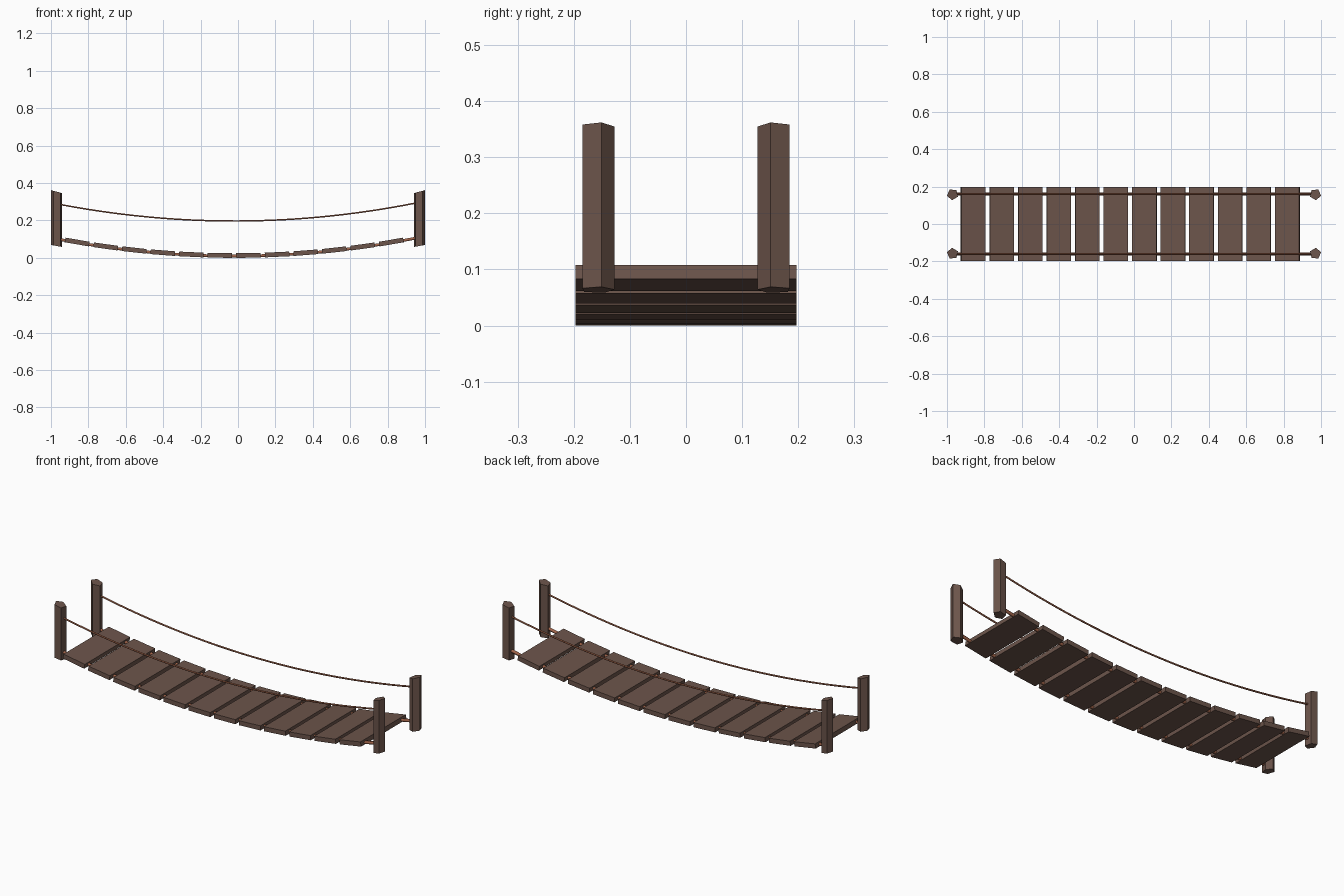
import bpy, bmesh, math

if "Cube" in bpy.data.objects:
    bpy.data.objects.remove(bpy.data.objects["Cube"])

SAG, MID = 0.102, -0.02          # shared parabola of deck and ropes


def sag(x, base):
    return base + SAG * (x - MID) ** 2


def material(name, rgb):
    m = bpy.data.materials.new(name)
    m.diffuse_color = (*rgb, 1)
    m.use_nodes = True
    m.node_tree.nodes["Principled BSDF"].inputs["Base Color"].default_value = m.diffuse_color
    return m


wood = material("wood", (0.15, 0.09, 0.07))
rope_mat = material("rope", (0.36, 0.13, 0.07))


# Deck planks, each tilted along the sag
def plank(i):
    x = -0.86 + i * 0.1527
    bpy.ops.mesh.primitive_cube_add(size=1, location=(x, 0, sag(x, 0.0127)))
    ob = bpy.context.object
    ob.name = f"plank_{i + 1}"
    ob.scale = (0.131, 0.394, 0.025)
    ob.rotation_euler.y = -math.atan(2 * SAG * (x - MID))
    ob.data.materials.append(wood)


for i in range(12):
    plank(i)


# Ropes: low-poly tubes following the sag
def rope(name, y, base, radius):
    cu = bpy.data.curves.new(name, 'CURVE')
    cu.dimensions = '3D'
    cu.bevel_depth = radius
    cu.bevel_resolution = 1
    cu.use_fill_caps = True
    n = 25
    sp = cu.splines.new('POLY')
    sp.points.add(n - 1)
    for k, p in enumerate(sp.points):
        x = -0.965 + 1.93 * k / (n - 1)
        p.co = (x, y, sag(x, base), 1)
    cu.materials.append(rope_mat)
    bpy.context.collection.objects.link(bpy.data.objects.new(name, cu))


for side, y in (("front", -0.16), ("back", 0.16)):
    rope(f"{side}_deck_rope", y, 0.0095, 0.0085)
    rope(f"{side}_hand_rope", y, 0.197, 0.0045)


# Five-sided posts with slanted ends, mirrored to the four corners
def post(name, sx, sy):
    bm = bmesh.new()
    rings = []
    for outer_z, slope in ((0.069, 0.18), (0.362, 0.27)):
        ring = []
        for k in range(5):
            a = math.radians(-13 + 72 * k)
            x = 0.97 + 0.031 * math.cos(a)
            y = 0.158 + 0.031 * math.sin(a)
            ring.append(bm.verts.new((sx * x, sy * y, outer_z - slope * (1.0 - x))))
        rings.append(ring)
    low, top = rings
    bm.faces.new(low[::-1])
    bm.faces.new(top)
    for k in range(5):
        j = (k + 1) % 5
        bm.faces.new((low[k], low[j], top[j], top[k]))
    bmesh.ops.recalc_face_normals(bm, faces=bm.faces)
    me = bpy.data.meshes.new(name)
    bm.to_mesh(me)
    bm.free()
    me.materials.append(wood)
    bpy.context.collection.objects.link(bpy.data.objects.new(name, me))


for end, sx in (("left", -1), ("right", 1)):
    for side, sy in (("front", -1), ("back", 1)):
        post(f"{end}_{side}_post", sx, sy)
